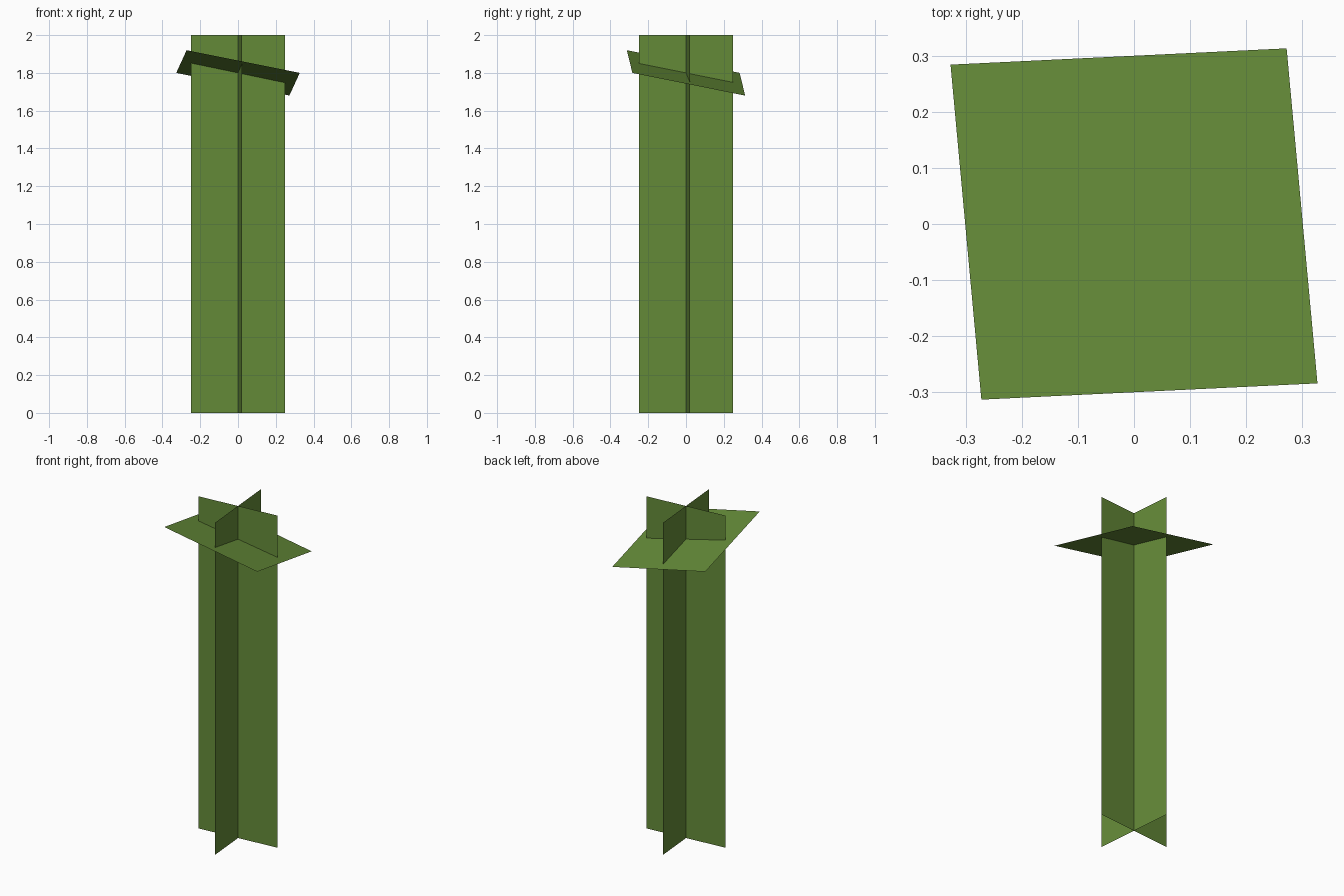
import bpy
from math import radians
from mathutils import Matrix, Vector

if "Cube" in bpy.data.objects:
    bpy.data.objects.remove(bpy.data.objects["Cube"])

leaf = bpy.data.materials.new("leaf_green")
leaf.diffuse_color = (0.13, 0.26, 0.04, 1)
leaf.use_nodes = True
leaf.node_tree.nodes["Principled BSDF"].inputs["Base Color"].default_value = leaf.diffuse_color


def sheet(name, corners, turn):
    """One flat quad, turned about the vertical axis."""
    rot = Matrix.Rotation(radians(turn), 3, 'Z')
    mesh = bpy.data.meshes.new(name)
    mesh.from_pydata([rot @ Vector(c) for c in corners], [], [(0, 1, 2, 3)])
    mesh.materials.append(leaf)
    obj = bpy.data.objects.new(name, mesh)
    bpy.context.collection.objects.link(obj)
    return obj


# Two crossed upright sheets, facing back and left
W, H, TURN = 0.25, 2.0, 5
upright = [(W, 0, 0), (-W, 0, 0), (-W, 0, H), (W, 0, H)]
for name, angle in (("stem_sheet_wide", TURN), ("stem_sheet_deep", TURN + 90)):
    sheet(name, upright, angle)

# Tilted leaf sheet near the top, sloping down to the back right
corners = [(-0.272, -0.313, 1.92), (0.327, -0.284, 1.80),
           (0.272, 0.313, 1.68), (-0.327, 0.284, 1.80)]
sheet("top_leaf", corners, 0)
